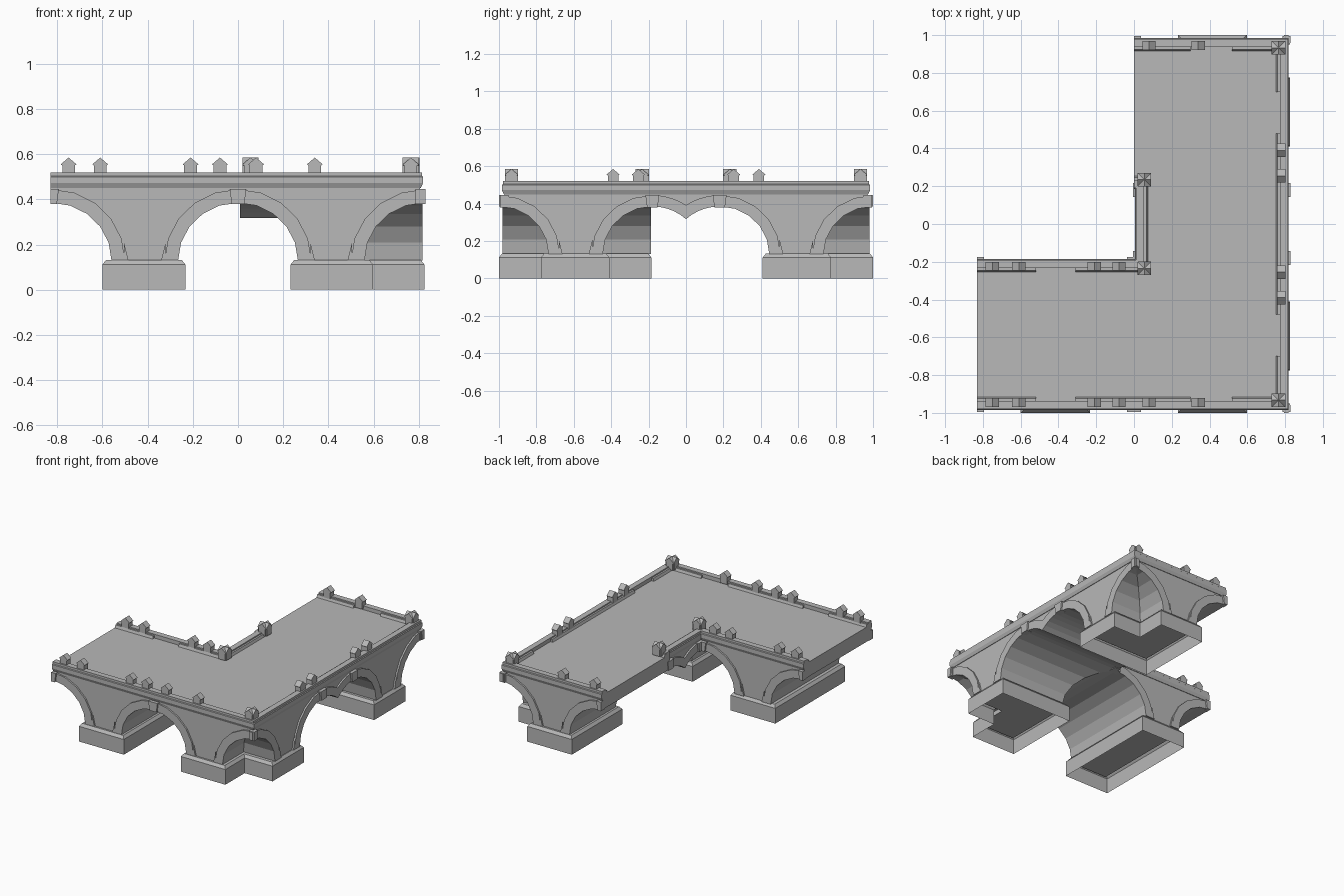
import bpy, bmesh, math
from mathutils import Vector

if "Cube" in bpy.data.objects:
    bpy.data.objects.remove(bpy.data.objects["Cube"])

stone = bpy.data.materials.new("grey stone")
stone.use_nodes = True
stone.diffuse_color = (0.48, 0.48, 0.48, 1)
stone.node_tree.nodes["Principled BSDF"].inputs["Base Color"].default_value = (0.48, 0.48, 0.48, 1)

END, SIDE, MID = 0.825, 1.0, 0.18      # arch centres: x ends, y ends, y middle
SPRING, RX, RZ, RING = 0.13, 0.265, 0.255, 0.06
FRONT, RIGHT, GAP_Y, GAP_X = 0.97, 0.805, 0.2, 0.02   # wall planes


def finish(name, bm):
    bmesh.ops.recalc_face_normals(bm, faces=bm.faces[:])
    mesh = bpy.data.meshes.new(name)
    bm.to_mesh(mesh)
    bm.free()
    mesh.materials.append(stone)
    ob = bpy.data.objects.new(name, mesh)
    bpy.context.collection.objects.link(ob)
    return ob


def place(axis, u, v, w):
    return {"x": (w, u, v), "y": (u, w, v), "z": (u, v, w)}[axis]


def loft(bm, rings, closed=True, caps=(True, True)):
    """Skin a list of equal point rings."""
    rows = [[bm.verts.new(p) for p in r] for r in rings]
    n = len(rows[0])
    for a, b in zip(rows, rows[1:]):
        for i in range(n if closed else n - 1):
            j = (i + 1) % n
            bm.faces.new((a[i], a[j], b[j], b[i]))
    for row, cap in ((rows[0], caps[0]), (rows[-1], caps[1])):
        if cap:
            bm.faces.new(row)


def prism(bm, pts, axis, lo, hi):
    loft(bm, [[place(axis, u, v, w) for u, v in pts] for w in (lo, hi)])


def offset(path, d, closed=False):
    """Shift a path to its right by d with mitred corners."""
    out, n = [], len(path)
    for i, p in enumerate(path):
        p = Vector(p)
        norms = []
        for a, b in ((i - 1, i), (i, i + 1)):
            if closed or (a >= 0 and b < n):
                e = (Vector(path[b % n]) - Vector(path[a % n])).normalized()
                norms.append(Vector((e.y, -e.x)))
        m = sum(norms, Vector((0, 0))) / len(norms)
        out.append(p + m * (d / m.length_squared))
    return out


def sweep(bm, path, profile):
    cols = [[(p.x, p.y, z) for p in offset(path, d)] for d, z in profile]
    loft(bm, list(zip(*cols)))


def arc(centre, way, grow=0.0, reach=None, steps=5):
    """Quarter arch from its outer end up to the crown."""
    rx, rz = RX + grow, RZ + grow
    start = math.acos(reach / rx) if reach else 0
    angles = [start + (math.pi / 2 - start) * i / steps for i in range(steps + 1)]
    return [(centre + way * rx * math.cos(a), SPRING + rz * math.sin(a)) for a in angles]


def tunnel(centre):
    left, right = arc(centre, -1), arc(centre, 1)
    return [(left[0][0], 0)] + left + right[-2::-1] + [(right[0][0], 0)]


def cutter(pts, axis, lo, hi):
    bm = bmesh.new()
    prism(bm, pts, axis, lo, hi)
    ob = finish("cutter", bm)
    ob.hide_render = True
    return ob


def combine(ob, other, op):
    mod = ob.modifiers.new("cut", "BOOLEAN")
    mod.operation, mod.solver, mod.object = op, "EXACT", other
    bpy.context.view_layer.objects.active = ob
    bpy.ops.object.modifier_apply(modifier=mod.name)
    bpy.data.objects.remove(other)


# Bridge body: angled slab hollowed by barrel vaults
bm = bmesh.new()
plan = [(-0.83, -FRONT), (RIGHT, -FRONT), (RIGHT, FRONT), (0, FRONT), (0, GAP_Y),
        (GAP_X, GAP_Y), (GAP_X, -GAP_Y), (-0.83, -GAP_Y)]
prism(bm, plan, "z", 0.1, 0.492)
body = finish("bridge_body", bm)

half = [(-MID - RX, 0)] + arc(-MID, -1) + arc(-MID, 1, reach=MID)[-2::-1]
cross = half + [(-y, z) for y, z in half[-2::-1]]
cutters = [cutter(tunnel(0), "y", -1.1, -0.19),
           cutter(tunnel(0), "y", 0.19, 1.1),
           cutter(tunnel(-END), "y", -1.1, -0.1),
           cutter(cross, "x", 0, 1.1)]
for s in (-1, 1):
    corner = cutter(tunnel(END), "y", *sorted((s * 0.5, s * 1.4)))
    combine(corner, cutter(tunnel(s * SIDE), "x", 0.4, 1.3), "INTERSECT")
    cutters.append(corner)
for c in cutters:
    combine(body, c, "DIFFERENCE")

# Arch rings: (axis, wall plane, outward sign, quarter arches as centre, direction, reach)
walls = [("y", -FRONT, -1, [(-END, 1, None), (0, -1, None), (0, 1, None), (END, -1, None)]),
         ("y", FRONT, 1, [(0, 1, None), (END, -1, None)]),
         ("y", -GAP_Y, 1, [(-END, 1, None), (0, -1, None)]),
         ("x", RIGHT, 1, [(-SIDE, 1, None), (-MID, -1, None), (-MID, 1, MID),
                          (MID, -1, MID), (MID, 1, None), (SIDE, -1, None)]),
         ("x", GAP_X, -1, [(-MID, 1, MID), (MID, -1, MID)])]
rings, spurs = bmesh.new(), bmesh.new()
for axis, plane, out, quarters in walls:
    lo, hi = sorted((plane - out * 0.01, plane + out * 0.012))
    for centre, way, reach in quarters:
        pts = arc(centre, way, 0, reach) + arc(centre, way, RING, reach)[::-1]
        prism(rings, pts, axis, lo, hi)
        if not reach:
            foot = centre + way * (RX + RING - 0.005)
            prism(spurs, [(foot, SPRING), (foot + way * 0.02, SPRING), (foot, 0.21)], axis, lo, hi)
finish("arch_rings", rings)
finish("arch_spurs", spurs)

# Keystones, cut in half where the bridge ends
keys = bmesh.new()


def keystone(axis, plane, out, c, left=1, right=1):
    pts = [(c - 0.028 * left, 0.38), (c + 0.028 * right, 0.38),
           (c + 0.037 * right, 0.447), (c - 0.037 * left, 0.447)]
    prism(keys, pts, axis, *sorted((plane - out * 0.02, plane + out * 0.024)))


for plane, out in ((-FRONT, -1), (-GAP_Y, 1)):
    keystone("y", plane, out, -0.83, 0, 1)
    keystone("y", plane, out, 0, 1, 1)
keystone("y", FRONT, 1, 0, 0, 1)
for s in (-1, 1):
    keystone("y", s * FRONT, s, END, 1, 0)
    keystone("x", RIGHT, 1, s * MID)
    keystone("x", GAP_X, -1, s * MID)
    keystone("x", RIGHT, 1, s * 0.994, s > 0, s < 0)
finish("keystones", keys)

# Pier bases: open skirts with a chamfered top
bases = bmesh.new()
corner_base = [(0.233, -1), (0.597, -1), (0.597, -0.775), (END, -0.775), (END, -0.41), (0.233, -0.41)]
arm_base = [(-0.6, -1), (-0.233, -1), (-0.233, -0.185), (-0.6, -0.185)]
for outline in (arm_base, corner_base, [(x, -y) for x, y in corner_base[::-1]]):
    levels = ((0, 0), (0, 0.112), (-0.016, 0.132))
    loft(bases, [[(p.x, p.y, z) for p in offset(outline, d, True)] for d, z in levels],
         caps=(False, True))
finish("pier_bases", bases)

# Parapet with moulded cornice
parapet = bmesh.new()
moulding = [(-0.005, 0.45), (0.004, 0.45), (0.014, 0.472), (0.014, 0.5), (0.009, 0.504),
            (0.009, 0.52), (-0.033, 0.52), (-0.033, 0.485), (-0.005, 0.485)]
outer = [(-0.83, -FRONT), (RIGHT, -FRONT), (RIGHT, FRONT), (0, FRONT)]
inner = [(0, GAP_Y), (GAP_X, GAP_Y), (GAP_X, -GAP_Y), (-0.83, -GAP_Y)]
for path in (outer, inner):
    sweep(parapet, path, moulding)
finish("parapet", parapet)

# Low kerbs along the parapet, broken above each pier
kerbs = bmesh.new()
kerb = [(-0.03, 0.485), (-0.03, 0.511), (-0.046, 0.511), (-0.056, 0.485)]
runs = [[(-0.83, -FRONT), (-0.52, -FRONT)], [(-0.31, -FRONT), (0.3, -FRONT)],
        [(0.52, -FRONT), (RIGHT, -FRONT), (RIGHT, -0.7)], [(RIGHT, -0.48), (RIGHT, 0.48)],
        [(RIGHT, 0.7), (RIGHT, FRONT), (0.52, FRONT)], [(0.3, FRONT), (0, FRONT)],
        inner[:3] + [(-0.31, -GAP_Y)], [(-0.52, -GAP_Y), (-0.83, -GAP_Y)]]
for run in runs:
    sweep(kerbs, run, kerb)
finish("kerbs", kerbs)

# Gabled posts, ridge across the wall; corners get a crossed pair
posts = bmesh.new()


def post(axis, along, across, depth=0.023):
    pts = [(along + u, z) for u, z in ((-0.028, 0.5), (0.028, 0.5), (0.028, 0.55), (0.035, 0.555),
                                       (0, 0.585), (-0.035, 0.555), (-0.028, 0.55))]
    prism(posts, pts, axis, across - depth, across + depth)


for x in (-0.75, -0.61, -0.21, -0.08):
    post("y", x, -0.945)
    post("y", x, -0.223)
for s in (-1, 1):
    for x in (0.08, 0.34):
        post("y", x, s * 0.945)
    for y in (0.255, 0.39):
        post("x", s * y, 0.78)
    for x, y in ((0.765, 0.933), (0.055, 0.235)):
        post("y", x, s * y, 0.036)
        post("x", s * y, x, 0.036)
finish("parapet_posts", posts)
